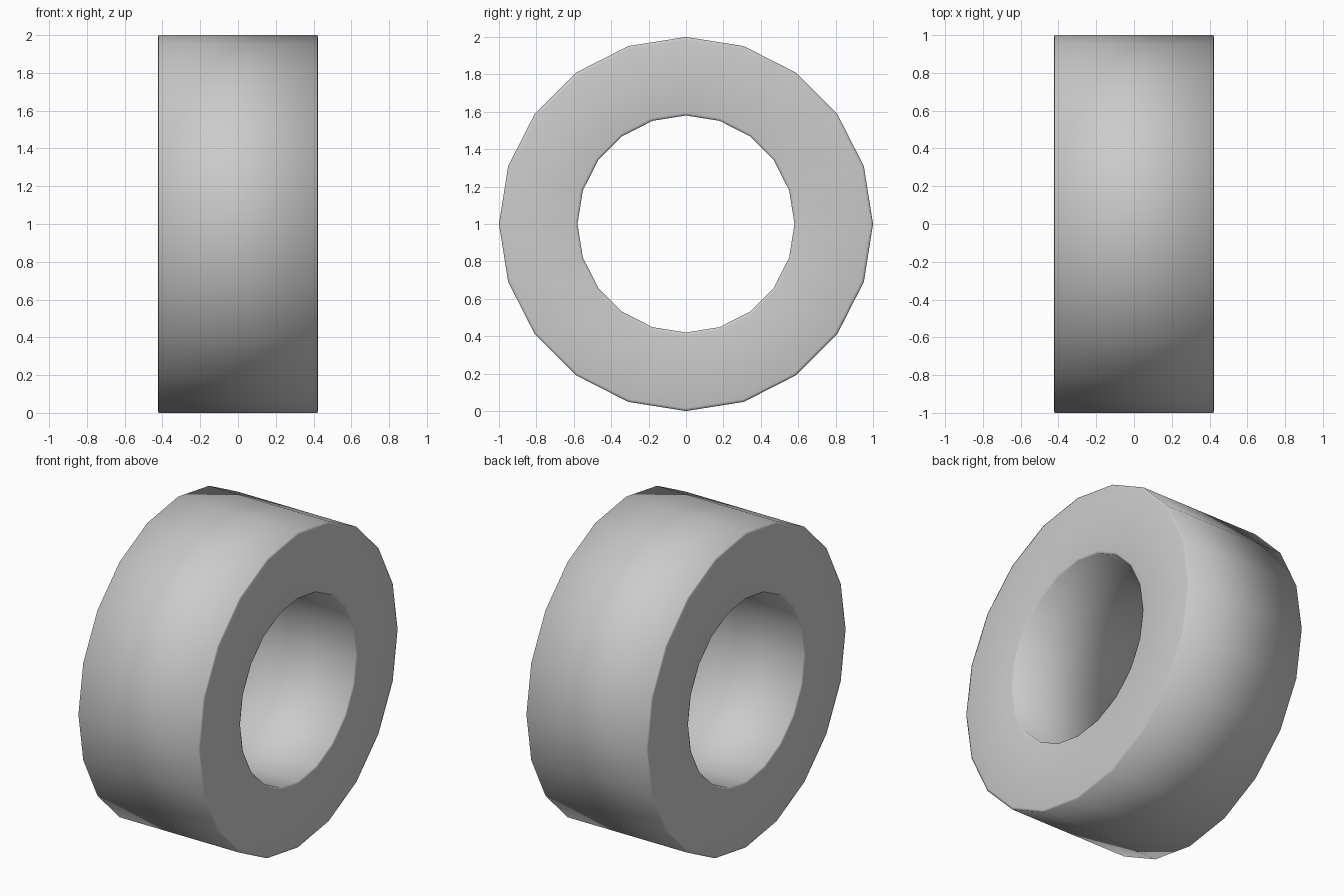
import bpy, bmesh, math
from mathutils import Matrix

if "Cube" in bpy.data.objects:
    bpy.data.objects.remove(bpy.data.objects["Cube"])

SIDES = 20
# half cross-section (x, radius), mirrored across x: thin rim loops keep the end faces flat
half = [(0.42, 1.0), (0.424, 0.985), (0.424, 0.595), (0.42, 0.58)]
profile = half + [(-x, r) for x, r in reversed(half)]

# ring lying along x, resting on the floor
bm = bmesh.new()
rings = []
for i in range(SIDES):
    a = 2 * math.pi * i / SIDES
    rings.append([bm.verts.new((x, r * math.cos(a), 1 + r * math.sin(a))) for x, r in profile])
n = len(profile)
for i in range(SIDES):
    p, q = rings[i], rings[(i + 1) % SIDES]
    for j in range(n):
        k = (j + 1) % n
        bm.faces.new((p[j], q[j], q[k], p[k]))
bmesh.ops.recalc_face_normals(bm, faces=bm.faces)
for f in bm.faces:
    f.smooth = True

mesh = bpy.data.meshes.new("ring")
bm.to_mesh(mesh)
bm.free()
ring = bpy.data.objects.new("ring", mesh)
bpy.context.collection.objects.link(ring)
